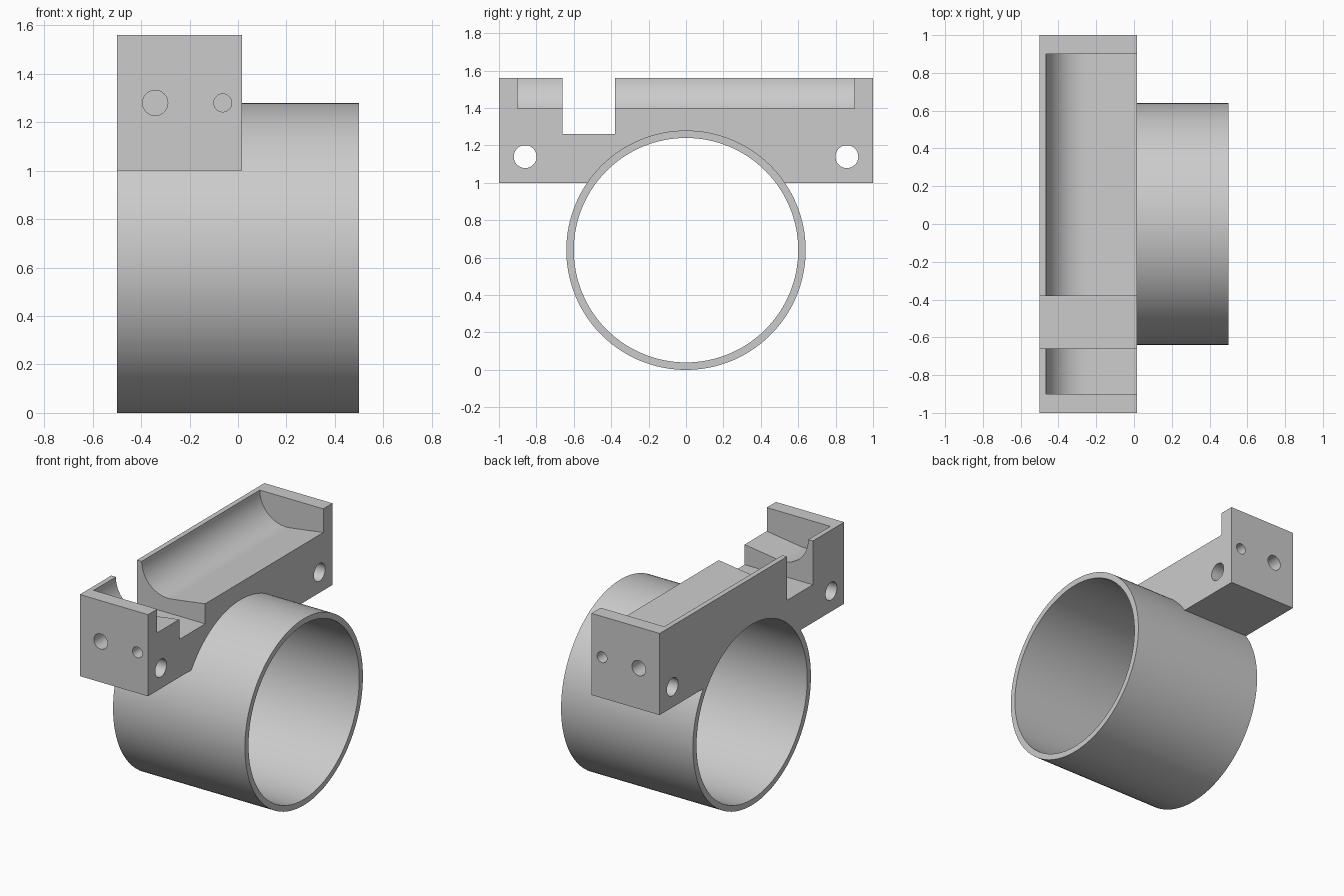
import bpy, bmesh
from math import sin, cos, tan, radians, pi
from mathutils import Matrix

default = bpy.data.objects.get("Cube")
if default:
    bpy.data.objects.remove(default, do_unlink=True)

grey = bpy.data.materials.new("plain_grey")
grey.use_nodes = True
grey.diffuse_color = (0.6, 0.6, 0.6, 1)
grey.node_tree.nodes["Principled BSDF"].inputs["Base Color"].default_value = (0.6, 0.6, 0.6, 1)


def finish(bm, name):
    bmesh.ops.recalc_face_normals(bm, faces=bm.faces)
    mesh = bpy.data.meshes.new(name)
    bm.to_mesh(mesh)
    bm.free()
    obj = bpy.data.objects.new(name, mesh)
    bpy.context.collection.objects.link(obj)
    mesh.materials.append(grey)
    return obj


def box(name, x, y, z):
    bm = bmesh.new()
    bmesh.ops.create_cube(bm, size=1)
    for v in bm.verts:
        v.co = [a + (c + 0.5) * (b - a) for c, (a, b) in zip(v.co, (x, y, z))]
    return finish(bm, name)


def cylinder(name, axis, centre, radius, length, sides=48):
    bm = bmesh.new()
    turn = Matrix.Rotation(pi / 2, 4, "Y" if axis == "X" else "X")
    bmesh.ops.create_cone(bm, cap_ends=True, segments=sides, radius1=radius, radius2=radius,
                          depth=length, matrix=Matrix.Translation(centre) @ turn)
    return finish(bm, name)


def prism(name, profile, y0, y1):
    bm = bmesh.new()
    face = bm.faces.new([bm.verts.new((x, y0, z)) for x, z in profile])
    out = bmesh.ops.extrude_face_region(bm, geom=[face])["geom"]
    bmesh.ops.translate(bm, vec=(0, y1 - y0, 0),
                        verts=[g for g in out if isinstance(g, bmesh.types.BMVert)])
    return finish(bm, name)


def cut(target, cutter):
    cutter.hide_render = True
    mod = target.modifiers.new("cut", "BOOLEAN")
    mod.operation, mod.solver, mod.object = "DIFFERENCE", "EXACT", cutter
    select(target)
    bpy.ops.object.modifier_apply(modifier=mod.name)
    bpy.data.objects.remove(cutter, do_unlink=True)


def select(obj):
    bpy.ops.object.select_all(action="DESELECT")
    obj.select_set(True)
    bpy.context.view_layer.objects.active = obj


# Open pipe lying along x
R, WALL, SIDES = 0.64, 0.04, 128
pipe = cylinder("pipe_ring", "X", (0, 0, R), R, 1, SIDES)
cut(pipe, cylinder("bore", "X", (0, 0, R), R - WALL, 2, SIDES))

# Mounting block saddled on the pipe
X0, X1, TOP = -0.5, 0.017, 1.56
block = box("mounting_block", (X0, X1), (-1, 1), (1, TOP))
cut(block, cylinder("saddle", "X", (0, 0, R), R, 2, SIDES))

# Rounded tray: quarter arc running into a gently rising floor
r, rise, cx = 0.2, radians(8), -0.265
arc = [radians(180 + 98 * i / 24) for i in range(25)]
profile = [(cx + r * cos(a), TOP + r * sin(a)) for a in arc]
end_x, end_z = profile[-1]
profile += [(0.1, end_z + (0.1 - end_x) * tan(rise)), (0.1, 1.7), (cx - r, 1.7)]
cut(block, prism("tray", profile, -0.9, 0.9))

# Slot across the block
cut(block, box("slot", (-1, 1), (-0.66, -0.38), (1.26, 2)))

# Through holes and blind end holes
for side in (-1, 1):
    cut(block, cylinder("bolt_hole", "X", (0, side * 0.86, 1.14), 0.061, 2))
    for x, radius in ((-0.342, 0.052), (-0.063, 0.037)):
        cut(block, cylinder("end_hole", "Y", (x, side, 1.28), radius, 0.4))

for obj in (pipe, block):
    select(obj)
    bpy.ops.object.shade_smooth_by_angle(angle=radians(30))
